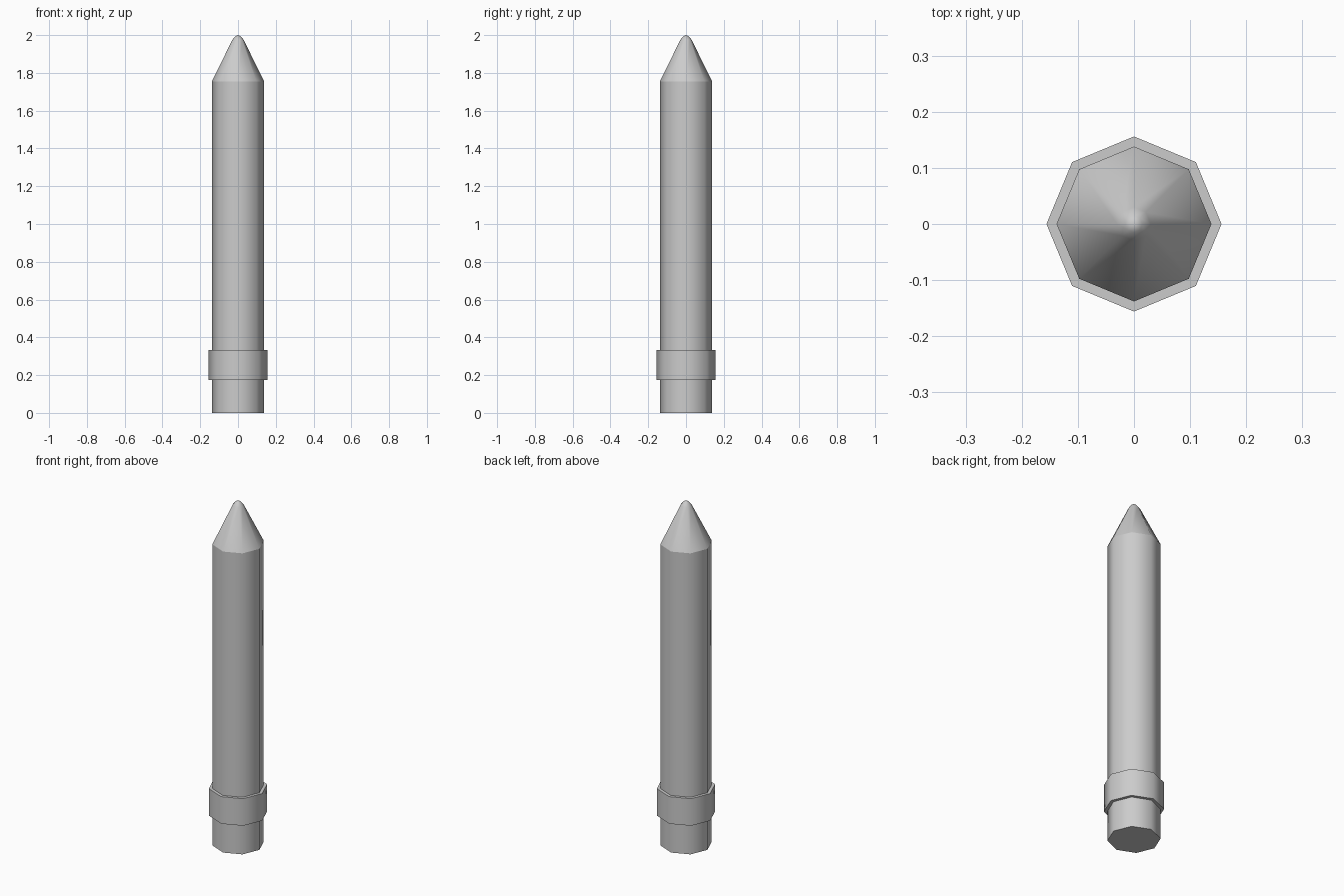
import bpy, bmesh
from math import cos, sin, pi

if "Cube" in bpy.data.objects:
    bpy.data.objects.remove(bpy.data.objects["Cube"])

SIDES = 8


def lathe(name, profile, sharp_rings):
    """Revolve (radius, z) points into an eight-sided part; listed rings stay sharp."""
    bm = bmesh.new()
    rings = []
    for r, z in profile:
        if r == 0:
            rings.append([bm.verts.new((0, 0, z))] * SIDES)
        else:
            rings.append([bm.verts.new((r * cos(2 * pi * i / SIDES),
                                        r * sin(2 * pi * i / SIDES), z))
                          for i in range(SIDES)])
    for low, high in zip(rings, rings[1:]):
        for i in range(SIDES):
            j = (i + 1) % SIDES
            corners = list(dict.fromkeys((low[i], low[j], high[j], high[i])))
            bm.faces.new(corners).smooth = True
    # flat cap under an open bottom
    if profile[-1][0] == 0:
        bm.faces.new(rings[0][::-1])
    for k in sharp_rings:
        for i in range(SIDES):
            edge = bm.edges.get((rings[k][i], rings[k][(i + 1) % SIDES]))
            edge.smooth = False
    bmesh.ops.recalc_face_normals(bm, faces=bm.faces)
    mesh = bpy.data.meshes.new(name)
    bm.to_mesh(mesh)
    bm.free()
    obj = bpy.data.objects.new(name, mesh)
    bpy.context.collection.objects.link(obj)
    return obj


# Straight shaft with a tapered, slightly blunted point
lathe("shaft", [(0.138, 0), (0.138, 1.755), (0.03, 1.975), (0.015, 1.993), (0, 2.0)], [0, 1])

# Raised band around the lower end
lathe("band", [(0.138, 0.175), (0.156, 0.175), (0.156, 0.333), (0.138, 0.333)], [1, 2])
